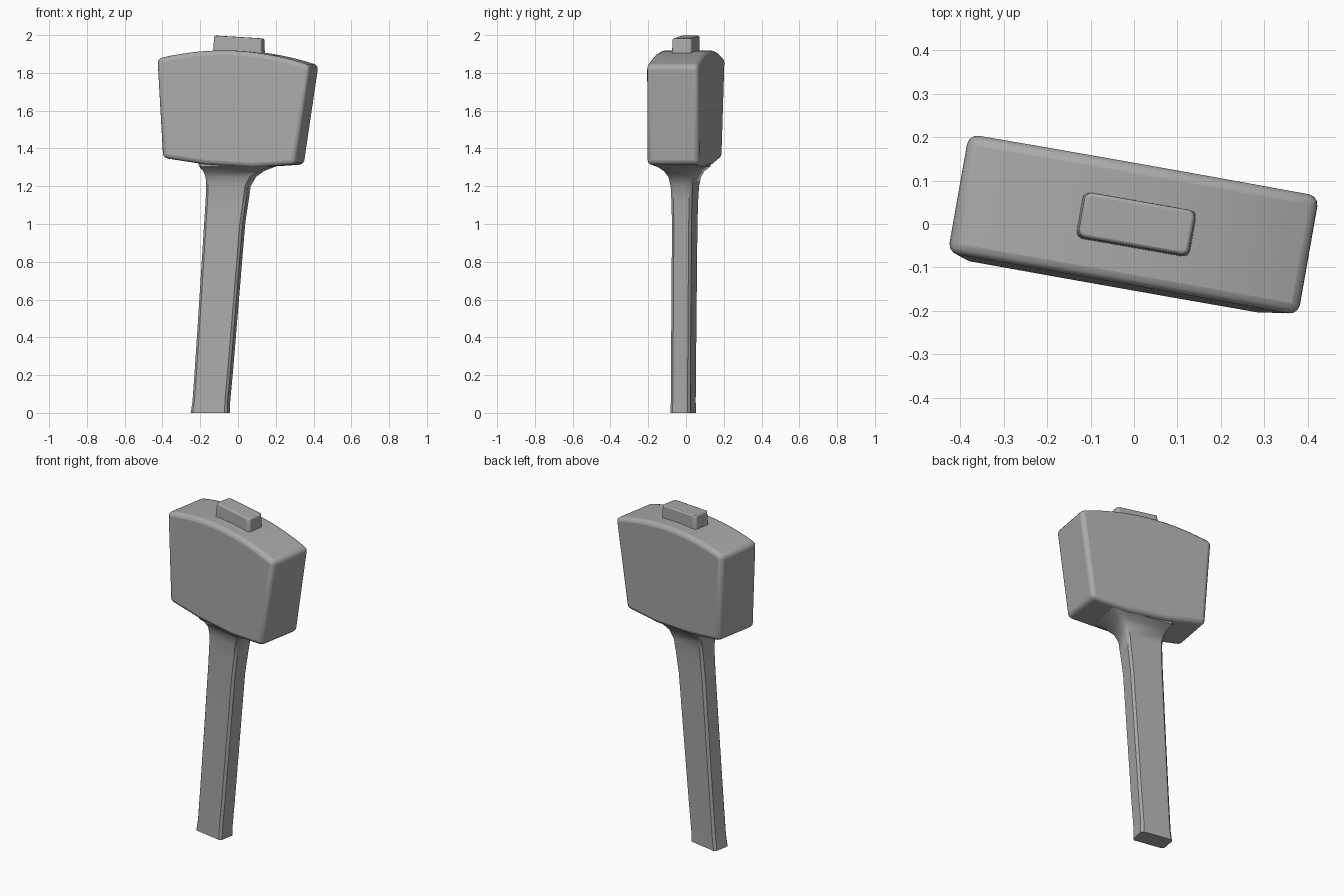
import bpy, bmesh, math

if "Cube" in bpy.data.objects:
    bpy.data.objects.remove(bpy.data.objects["Cube"], do_unlink=True)

# Single plain colour
grey = bpy.data.materials.new("plain grey")
grey.use_nodes = True
colour = (0.4, 0.4, 0.4, 1)
grey.diffuse_color = colour
shader = grey.node_tree.nodes["Principled BSDF"]
shader.inputs["Base Color"].default_value = colour
shader.inputs["Roughness"].default_value = 0.8

TURN = math.radians(-10)  # the whole mallet is turned a little about z


def lean(z):
    """Sideways drift of the centre line with height."""
    return -0.04 + 0.021 * z


def finish(name, bm, bevel, segments):
    bmesh.ops.recalc_face_normals(bm, faces=bm.faces)
    mesh = bpy.data.meshes.new(name)
    bm.to_mesh(mesh)
    bm.free()
    mesh.materials.append(grey)
    ob = bpy.data.objects.new(name, mesh)
    bpy.context.collection.objects.link(ob)
    ob.rotation_euler.z = TURN
    if bevel:
        mod = ob.modifiers.new("rounded edges", 'BEVEL')
        mod.width, mod.segments = bevel, segments
        mod.limit_method = 'ANGLE'
        mod.angle_limit = math.radians(35)
    bpy.ops.object.select_all(action='DESELECT')
    ob.select_set(True)
    bpy.context.view_layer.objects.active = ob
    bpy.ops.object.shade_smooth_by_angle(angle=math.radians(40))
    return ob


def loft(name, rings, chamfer, slope=0, bevel=0):
    """Stack of chamfered rectangles: z, left, right, depth."""
    bm = bmesh.new()
    previous = None
    for z, left, right, depth in rings:
        mid, a, b, c = (left + right) / 2, (right - left) / 2, depth / 2, chamfer
        quarter = [(a, b - c), (a - c, b)]
        outline = quarter + [(-x, y) for x, y in reversed(quarter)]
        outline += [(-x, -y) for x, y in outline]
        ring = [bm.verts.new((mid + x, lean(z) + y, z + slope * (mid + x)))
                for x, y in outline]
        if previous:
            for i in range(len(ring)):
                j = (i + 1) % len(ring)
                bm.faces.new((previous[i], previous[j], ring[j], ring[i]))
        else:
            bm.faces.new(ring)
        previous = ring
    bm.faces.new(previous)
    return finish(name, bm, bevel, 2)


# Head: tapered block with an arched top
outline = [(-0.38, 1.35), (-0.15, 1.315), (0.1, 1.3), (0.335, 1.315), (0.412, 1.84)]
steps = 12
for i in range(1, steps + 1):
    t = i / steps
    outline.append((0.412 - 0.824 * t, 1.84 + 0.035 * t + 0.24 * t * (1 - t)))
bm = bmesh.new()
sides = [[bm.verts.new((x, lean(z) + s * 0.139, z)) for x, z in outline] for s in (-1, 1)]
for side in sides:
    bm.faces.new(side)
for i in range(len(outline)):
    j = (i + 1) % len(outline)
    bm.faces.new((sides[0][i], sides[0][j], sides[1][j], sides[1][i]))
finish("mallet_head", bm, 0.024, 3)

# Handle: widens upward into a fillet under the head
loft("handle", [
    (0, -0.24, -0.042, 0.108),
    (0.06, -0.231, -0.042, 0.105),
    (0.25, -0.218, -0.025, 0.105),
    (0.6, -0.196, 0.003, 0.105),
    (1.0, -0.172, 0.035, 0.105),
    (1.12, -0.164, 0.052, 0.11),
    (1.2, -0.16, 0.063, 0.118),
    (1.25, -0.162, 0.09, 0.136),
    (1.28, -0.172, 0.13, 0.17),
    (1.305, -0.19, 0.19, 0.225),
    (1.36, -0.2, 0.2, 0.225),
], 0.013)

# Tenon: end of the handle standing out of the head
loft("handle_tenon", [
    (1.85, -0.13, 0.14, 0.112),
    (1.99, -0.122, 0.135, 0.104),
], 0.01, slope=-0.06, bevel=0.014)
